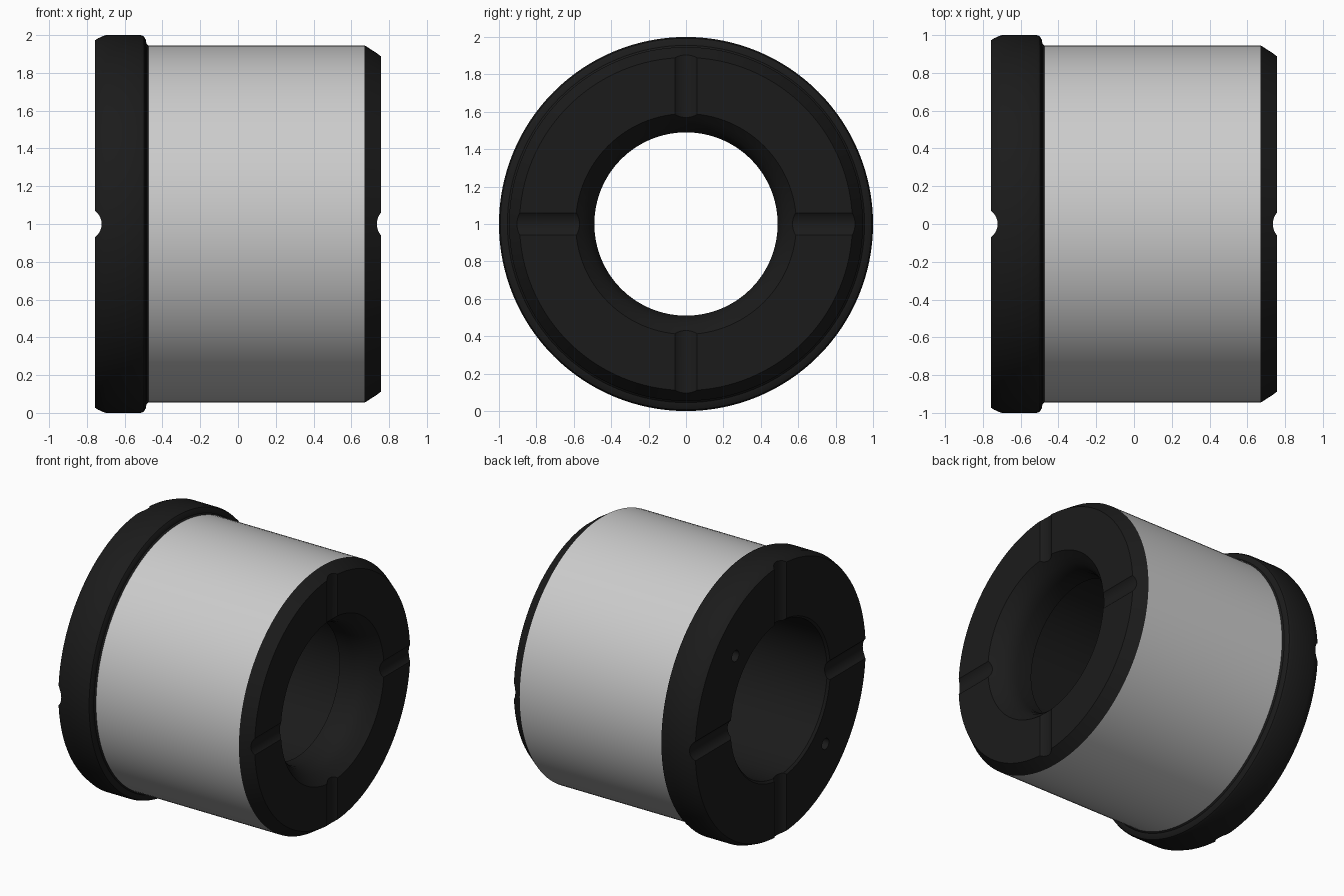
import bpy, bmesh, math
from mathutils import Matrix, Vector

if "Cube" in bpy.data.objects:
    bpy.data.objects.remove(bpy.data.objects["Cube"])

SEG = 128
AXIS = Vector((0, 0, 1))          # the bushing axis runs along x at z = 1


def new_object(name, bm):
    mesh = bpy.data.meshes.new(name)
    bm.to_mesh(mesh)
    bm.free()
    obj = bpy.data.objects.new(name, mesh)
    bpy.context.collection.objects.link(obj)
    return obj


def revolve(name, profile):
    """Closed (x, radius) profile spun around the x axis."""
    bm = bmesh.new()
    rings = []
    for i in range(SEG):
        a = 2 * math.pi * i / SEG
        rings.append([bm.verts.new((x, r * math.cos(a), 1 + r * math.sin(a)))
                      for x, r in profile])
    n = len(profile)
    for i in range(SEG):
        p, q = rings[i], rings[(i + 1) % SEG]
        for j in range(n):
            k = (j + 1) % n
            bm.faces.new((p[j], p[k], q[k], q[j]))
    bmesh.ops.recalc_face_normals(bm, faces=bm.faces)
    return new_object(name, bm)


def cut(target, name, centre, axis, radius, length, sides=32):
    """Subtract a round bar from the target."""
    bm = bmesh.new()
    rot = Vector((0, 0, 1)).rotation_difference(Vector(axis)).to_matrix().to_4x4()
    bmesh.ops.create_cone(bm, cap_ends=True, segments=sides, radius1=radius,
                          radius2=radius, depth=length,
                          matrix=Matrix.Translation(centre) @ rot)
    bar = new_object(name, bm)
    bar.hide_render = True
    bar.hide_set(True)
    mod = target.modifiers.new(name, 'BOOLEAN')
    mod.operation = 'DIFFERENCE'
    mod.solver = 'EXACT'
    mod.object = bar
    return bar


# Flanged bushing: outside from flange to nose, then back through the bore
outside = [(-.757, .975), (-.74, .985), (-.70, 1.0), (-.515, 1.0), (-.498, .993),
           (-.488, .975), (-.485, .955), (-.475, .946), (.67, .946), (.757, .89)]
bore = [(.757, .59), (.72, .556), (.68, .523), (.64, .502), (.59, .49),
        (.47, .49), (.44, .555), (-.742, .555), (-.757, .57)]
bushing = revolve("flanged_bushing", outside + bore)

# Cross grooves on both end faces
cutters = []
for side, x, radius in (("flange", -.757 - .052, .087), ("nose", .757 + .071, .093)):
    for label, axis in (("vertical", (0, 0, 1)), ("horizontal", (0, 1, 0))):
        cutters.append(cut(bushing, f"{side}_{label}_groove_cutter",
                           Vector((x, 0, 1)), axis, radius, 2.4, 48))

# Two small threaded-hole openings in the flange face
for s in (1, -1):
    cutters.append(cut(bushing, "flange_hole_cutter",
                       Vector((-.757, s * .515, 1 + s * .515)), (1, 0, 0), .04, .3, 24))

# Bake the cuts and drop the helpers
graph = bpy.context.evaluated_depsgraph_get()
baked = bpy.data.meshes.new_from_object(bushing.evaluated_get(graph))
bushing.modifiers.clear()
bushing.data = baked
for c in cutters:
    bpy.data.objects.remove(c)

# Black casting with a bare grey outer sleeve band
black = bpy.data.materials.new("black_finish")
black.diffuse_color = (.011, .011, .011, 1)
black.use_nodes = True
black.node_tree.nodes["Principled BSDF"].inputs["Base Color"].default_value = black.diffuse_color
grey = bpy.data.materials.new("bare_metal")
baked.materials.clear()
baked.materials.append(black)
baked.materials.append(grey)
for f in baked.polygons:
    c = f.center - AXIS
    on_band = -.47 < c.x < .66 and math.hypot(c.y, c.z) > .9 and abs(f.normal.x) < .05
    f.material_index = 1 if on_band else 0

bpy.ops.object.select_all(action='DESELECT')
bushing.select_set(True)
bpy.context.view_layer.objects.active = bushing
bpy.ops.object.shade_smooth_by_angle(angle=math.radians(25))
